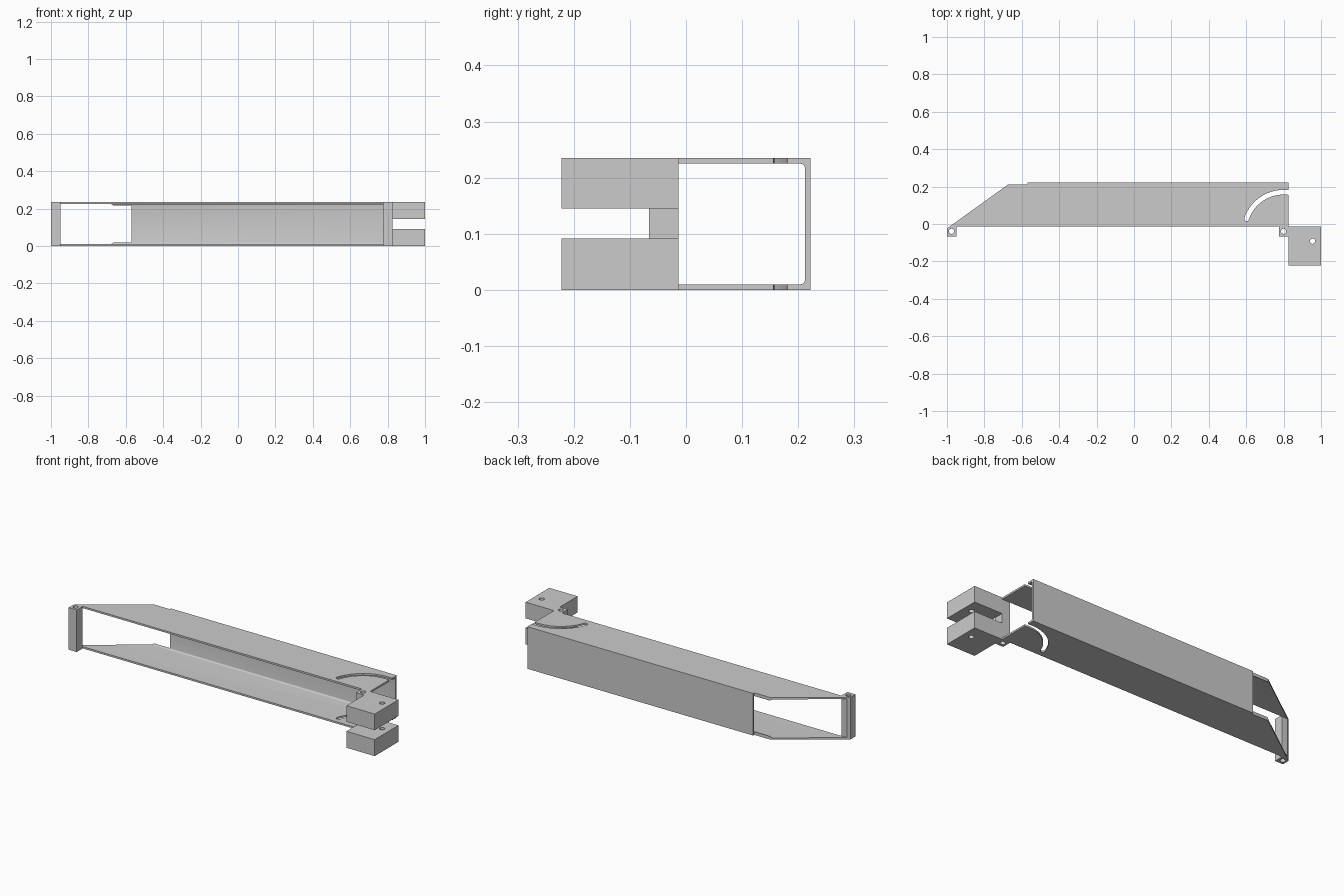
import bpy, bmesh
from math import sin, cos, pi, radians
from mathutils import Vector

if "Cube" in bpy.data.objects:
    bpy.data.objects.remove(bpy.data.objects["Cube"])

H, T = 0.235, 0.010            # channel height and sheet thickness
Y0, Y1 = -0.013, 0.222         # open edge and back face of the channel
END = 0.825                    # right end of the channel


def prism(name, pts, lo, hi, axis="Z"):
    """Extrude a 2D outline: XY along z, or YZ along x."""
    bm = bmesh.new()
    place = (lambda p: (p[0], p[1], lo)) if axis == "Z" else (lambda p: (lo, p[0], p[1]))
    face = bm.faces.new([bm.verts.new(place(p)) for p in pts])
    out = bmesh.ops.extrude_face_region(bm, geom=[face])
    d = Vector((0, 0, hi - lo)) if axis == "Z" else Vector((hi - lo, 0, 0))
    bmesh.ops.translate(bm, vec=d, verts=[v for v in out["geom"] if isinstance(v, bmesh.types.BMVert)])
    bmesh.ops.recalc_face_normals(bm, faces=bm.faces)
    me = bpy.data.meshes.new(name)
    bm.to_mesh(me)
    bm.free()
    ob = bpy.data.objects.new(name, me)
    bpy.context.collection.objects.link(ob)
    return ob


def rect(x0, x1, y0, y1):
    return [(x0, y0), (x1, y0), (x1, y1), (x0, y1)]


def arc(cx, cy, r, a0, a1, n):
    return [(cx + r * cos(radians(a0 + (a1 - a0) * i / n)),
             cy + r * sin(radians(a0 + (a1 - a0) * i / n))) for i in range(n + 1)]


def cut(ob, outline):
    """Cut an XY outline vertically through an object."""
    c = prism("cutter", outline, -0.1, 0.4)
    c.hide_render = True
    m = ob.modifiers.new("cut", "BOOLEAN")
    m.operation, m.solver, m.object = "DIFFERENCE", "EXACT", c
    bpy.context.view_layer.objects.active = ob
    bpy.ops.object.modifier_apply(modifier=m.name)
    bpy.data.objects.remove(c)


def hole(x, y, r=0.014):
    return arc(x, y, r, 0, 345, 23)


# C-shaped channel with small inner fillets
f = 0.008
yi = Y1 - T
section = [(Y0, 0), (Y1, 0), (Y1, H), (Y0, H), (Y0, H - T)]
section += arc(yi - f, H - T - f, f, 90, 0, 5) + arc(yi - f, T + f, f, 0, -90, 5)
section += [(Y0, T)]
channel = prism("channel", section, -0.985, END, "X")

# Open the back wall at the left, then slope the left end of both flanges
cut(channel, rect(-1.1, -0.57, yi, 0.3))
cut(channel, [(-1.121, -0.113), (-0.985, Y0), (-0.675, yi - 0.002), (-0.665, yi + 0.001),
              (-0.665, 0.3), (-1.121, 0.3)])

# Curved slot around the right pivot, open at the right end
px, py, R, w, a = 0.80, -0.039, 0.209, 0.0125, 161.3
slot = arc(px, py, R + w, 72, a, 32)
slot += arc(px + R * cos(radians(a)), py + R * sin(radians(a)), w, a, a + 180, 10)[1:-1]
slot += arc(px, py, R - w, a, 72, 32)
cut(channel, slot)

# Pivot posts
left_post = prism("left_post", [(-1, -0.066), (-0.95, -0.066), (-0.95, Y0), (-0.985, Y0), (-1, -0.024)], 0, H)
cut(left_post, hole(-0.976, -0.039))
right_post = prism("right_post", rect(0.775, END, -0.066, Y0), 0, H)
cut(right_post, hole(px, py))

# Fork blocks, upper and lower
for name, lo, hi in (("lower_fork_block", 0, 0.092), ("upper_fork_block", 0.145, H)):
    block = prism(name, rect(END, 1.0, -0.222, Y0), lo, hi)
    cut(block, hole(0.955, -0.092))

# Smooth the curved surfaces, keep edges sharp
for ob in bpy.context.collection.objects:
    ob.select_set(True)
bpy.context.view_layer.objects.active = channel
bpy.ops.object.shade_smooth_by_angle(angle=radians(30))
